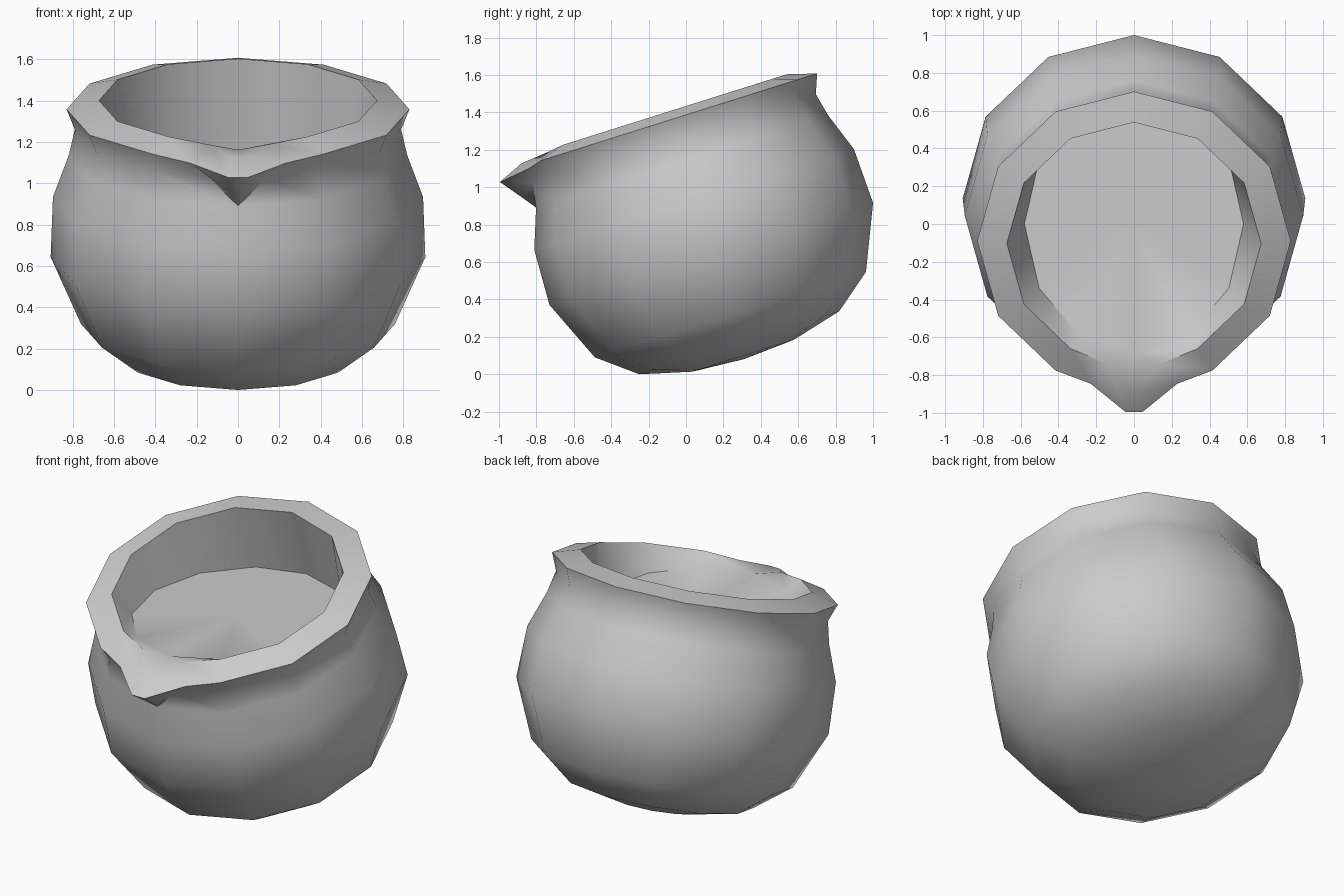
import bpy, bmesh, math

if "Cube" in bpy.data.objects:
    bpy.data.objects.remove(bpy.data.objects["Cube"])

TILT = math.radians(17.5)
SIDES = 12
FRONT = SIDES // 2
CENTRE = 0.323   # offset of the pot axis in its tilted frame

bm = bmesh.new()


def tilted(x, u, v):
    """Point in the pot's own tilted frame -> world."""
    c, s = math.cos(TILT), math.sin(TILT)
    return (x, c * u - s * v, s * u + c * v)


def ring(points, spout=None):
    """15 slots: 11 regular corners and 4 spout slots replacing the front one.
    spout = (shoulder, tip) right-side points, mirrored to the left."""
    vs = [bm.verts.new(p) if i != FRONT or not spout else None
          for i, p in enumerate(points)]
    if spout:
        sh, tip = spout
        mid = [bm.verts.new(p) for p in
               (sh, tip, (-tip[0], *tip[1:]), (-sh[0], *sh[1:]))]
    else:
        mid = [vs[FRONT]] * 4
    return vs[:FRONT] + mid + vs[FRONT + 1:]


def circle(r, v):
    angles = [2 * math.pi * i / SIDES for i in range(SIDES)]
    return [tilted(r * math.sin(a), CENTRE + r * math.cos(a), v) for a in angles]


def bridge(a, b):
    n = len(a)
    for i in range(n):
        j = (i + 1) % n
        face = list(dict.fromkeys((a[i], a[j], b[j], b[i])))
        if len(face) > 2:
            bm.faces.new(face)


# Body profile (radius, height along the tilted axis), then neck, rim, inside
rings = [ring(circle(r, v)) for r, v in
         ((0.285, 0.005), (0.56, 0.077), (0.76, 0.235), (0.907, 0.575),
          (0.896, 0.88), (0.819, 1.093))]
rings.append(ring(circle(0.79, 1.222), ((0.14, -0.82, 1.03), (0.03, -0.88, 0.95))))
rings.append(ring(circle(0.83, 1.325), ((0.23, -0.845, 1.10), (0.045, -0.995, 1.03))))
rings.append(ring(circle(0.673, 1.37), ((0.14, -0.74, 1.19), (0.04, -0.88, 1.13))))
# Level floor inside the tilted pot
rings.append(ring([(0.58 * math.sin(2 * math.pi * i / SIDES),
                    0.68 * math.cos(2 * math.pi * i / SIDES), 1.165)
                   for i in range(SIDES)]))

base = [bm.verts.new(tilted(0, CENTRE, -0.014))] * 15
floor = [bm.verts.new((0, 0, 1.165))] * 15
stack = [base] + rings + [floor]
for a, b in zip(stack, stack[1:]):
    bridge(a, b)
bmesh.ops.recalc_face_normals(bm, faces=bm.faces[:])

mesh = bpy.data.meshes.new("tilted_pot")
bm.to_mesh(mesh)
bm.free()
pot = bpy.data.objects.new("tilted_pot", mesh)
bpy.context.collection.objects.link(pot)
bpy.context.view_layer.objects.active = pot
pot.select_set(True)
# Rest the lowest corner on the ground
low = min(v.co.z for v in mesh.vertices)
for v in mesh.vertices:
    v.co.z -= low
bpy.ops.object.shade_smooth_by_angle(angle=math.radians(45))
